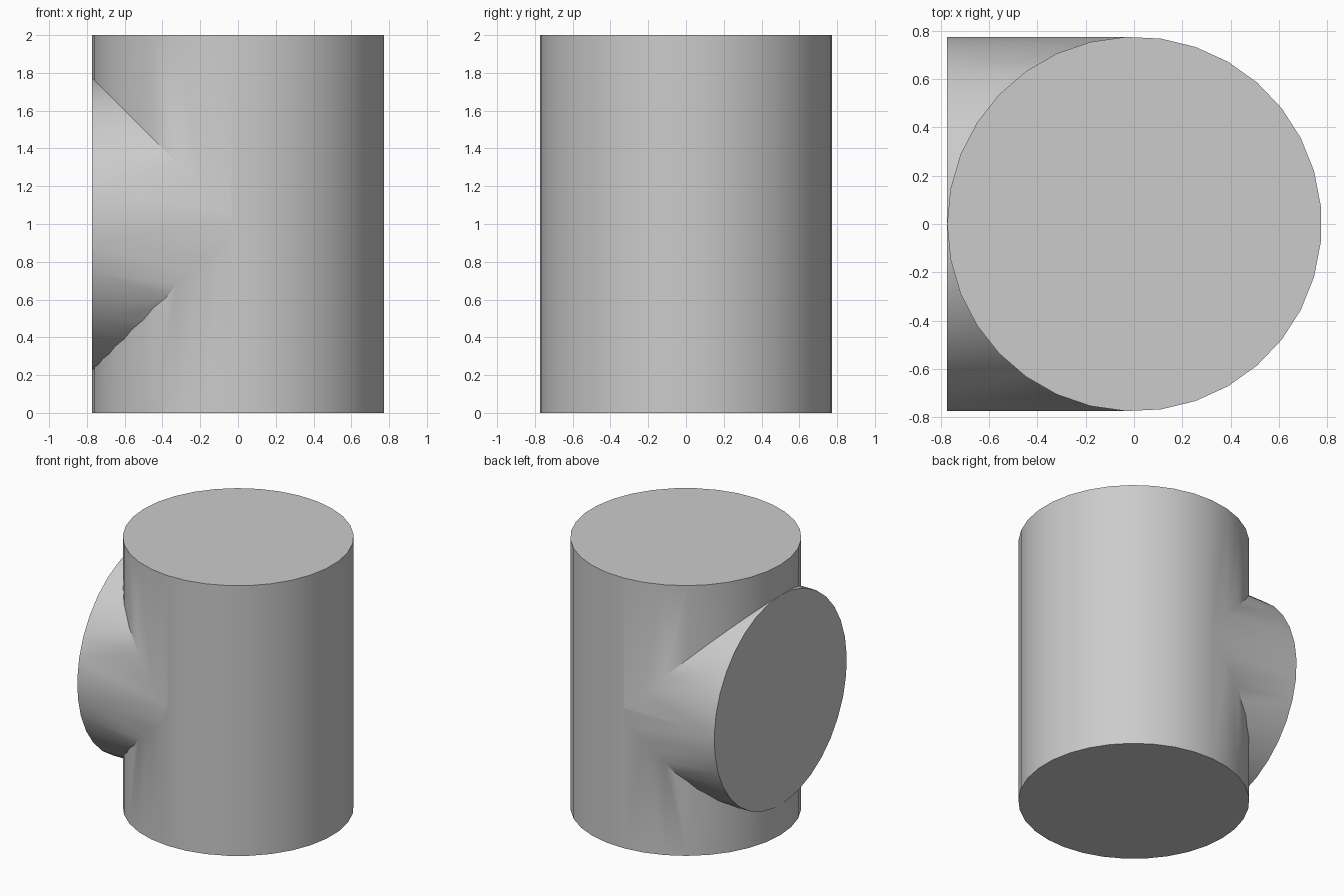
import bpy
import bmesh
from math import cos, pi, radians
from mathutils import Matrix

SIDES = 33
RADIUS = 0.775
HEIGHT = 2.0

old = bpy.data.objects.get("Cube")
if old:
    bpy.data.objects.remove(old, do_unlink=True)

grey = bpy.data.materials.new("light_grey")
grey.use_nodes = True
colour = (0.6, 0.6, 0.6, 1.0)
grey.diffuse_color = colour
grey.node_tree.nodes["Principled BSDF"].inputs["Base Color"].default_value = colour


def tube(name, place, start, end):
    """Capped cylinder along local z, with one corner on local -x."""
    bm = bmesh.new()
    rings = []
    for z in (start, end):
        ring = []
        for i in range(SIDES):
            turn = Matrix.Rotation(pi + 2 * pi * i / SIDES, 4, "Z")
            point = turn @ Matrix.Translation((RADIUS, 0, 0))
            ring.append(bm.verts.new((point[0][3], point[1][3], z)))
        rings.append(ring)
    low, high = rings
    for i in range(SIDES):
        j = (i + 1) % SIDES
        bm.faces.new((low[i], low[j], high[j], high[i]))
    bm.faces.new(high)
    bm.faces.new(low[::-1])
    bmesh.ops.transform(bm, matrix=place, verts=bm.verts)
    bmesh.ops.recalc_face_normals(bm, faces=bm.faces)
    mesh = bpy.data.meshes.new(name)
    bm.to_mesh(mesh)
    bm.free()
    mesh.materials.append(grey)
    obj = bpy.data.objects.new(name, mesh)
    bpy.context.collection.objects.link(obj)
    return obj


# Upright body, shifted slightly so its odd-sided outline is centred
shift = RADIUS * (1 - cos(pi / SIDES)) / 2
body = tube("pipe_tee", Matrix.Translation((shift, 0, 0)), 0, HEIGHT)

# Side branch of the same width, running out towards -x
inner = RADIUS * cos(pi * 16 / SIDES)
place = Matrix.Translation((shift, 0, HEIGHT / 2)) @ Matrix.Rotation(pi / 2, 4, "Y")
branch = tube("branch_helper", place, -RADIUS - 0.0005, -inner)
branch.hide_render = True

# Join both into one solid
join = body.modifiers.new("join", "BOOLEAN")
join.operation = "UNION"
join.solver = "EXACT"
join.object = branch
bpy.ops.object.select_all(action="DESELECT")
body.select_set(True)
bpy.context.view_layer.objects.active = body
bpy.ops.object.modifier_apply(modifier=join.name)
bpy.data.objects.remove(branch, do_unlink=True)

# Smooth walls, crisp rims
bpy.ops.object.shade_smooth_by_angle(angle=radians(35))
